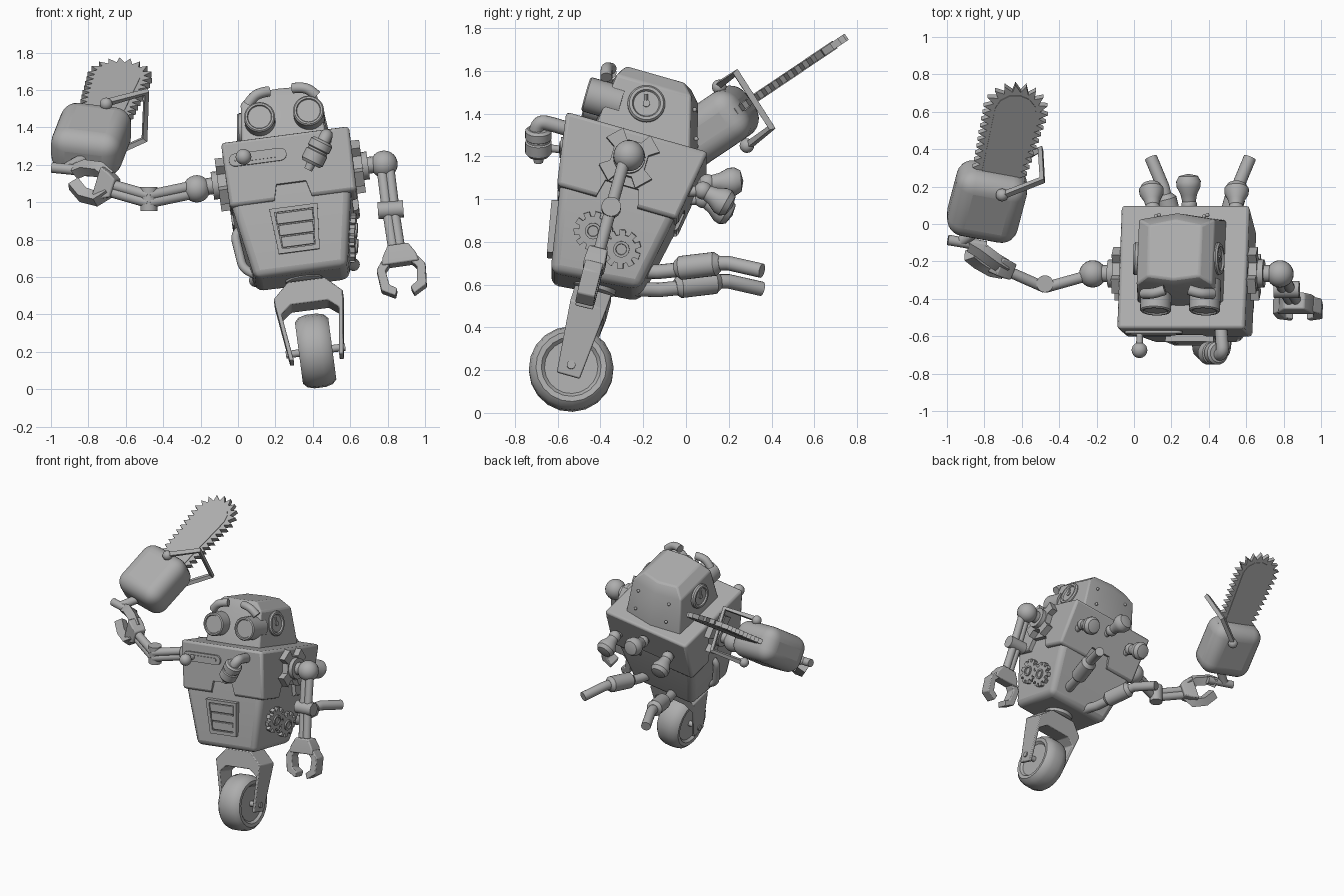
import bpy, bmesh
from math import sin, cos, pi, radians
from mathutils import Matrix, Vector

if "Cube" in bpy.data.objects:
    bpy.data.objects.remove(bpy.data.objects["Cube"])

grey = bpy.data.materials.new("plain grey metal")
grey.diffuse_color = (0.42, 0.42, 0.42, 1)
grey.use_nodes = True
grey.node_tree.nodes["Principled BSDF"].inputs["Base Color"].default_value = grey.diffuse_color
V = Vector
# leaning frame of the robot, origin at the wheel centre
M = (Matrix.Translation((.415, -.537, .205)) @ Matrix.Rotation(radians(-7.5), 4, 'Y')
     @ Matrix.Rotation(radians(-16), 4, 'X'))

def L(*p):
    return M @ V(p)

def aim(a, d):
    return Matrix.Translation(a) @ V(d).to_track_quat('Z', 'Y').to_matrix().to_4x4()

def rot(deg, axis):
    return Matrix.Rotation(radians(deg), 4, axis)

def finish(name, bm, T, bevel=0, seg=2):
    bmesh.ops.recalc_face_normals(bm, faces=bm.faces)
    me = bpy.data.meshes.new(name)
    bm.to_mesh(me)
    bm.free()
    me.materials.append(grey)
    o = bpy.data.objects.new(name, me)
    bpy.context.collection.objects.link(o)
    o.matrix_world = T
    if bevel:
        m = o.modifiers.new("bevel", 'BEVEL')
        m.width, m.segments, m.limit_method, m.angle_limit = bevel, seg, 'ANGLE', radians(30)
    return o

def loft(name, rings, T, bevel=0, seg=2):
    bm = bmesh.new()
    vs = [[bm.verts.new(p) for p in r] for r in rings]
    n = len(vs[0])
    for a, b in zip(vs, vs[1:]):
        for i in range(n):
            bm.faces.new((a[i], a[(i+1) % n], b[(i+1) % n], b[i]))
    bm.faces.new(vs[0][::-1])
    bm.faces.new(vs[-1])
    return finish(name, bm, T, bevel, seg)

def boxes(name, levels, T, bevel=0, seg=2, tilt=0):
    return loft(name, [[(-x, -y, z - t), (x, -y, z - t), (x, y, z + t), (-x, y, z + t)]
                       for (z, x, y), t in zip(levels, (tilt, 0, 0))], T, bevel, seg)

def prism(name, pts, t, T, bevel=0):
    return loft(name, [[(x, y, z) for x, y in pts] for z in (-t/2, t/2)], T, bevel)

def lathe(name, prof, T, n=24):
    bm = bmesh.new()
    vs = [bm.verts.new((r, 0, z)) for r, z in prof]
    es = [bm.edges.new(p) for p in zip(vs, vs[1:])]
    bmesh.ops.spin(bm, geom=vs + es, cent=(0, 0, 0), axis=(0, 0, 1), steps=n, angle=2*pi)
    bmesh.ops.remove_doubles(bm, verts=bm.verts, dist=1e-5)
    return finish(name, bm, T)

def rod(name, a, b, r, n=16):
    d = V(b) - V(a)
    return lathe(name, [(0, 0), (r, 0), (r, d.length), (0, d.length)], aim(a, d), n)

def ball(name, c, r):
    return lathe(name, [(r*sin(pi*i/12), -r*cos(pi*i/12)) for i in range(13)], Matrix.Translation(c))

def tube(name, path, r, res=6, smooth=False):
    cu = bpy.data.curves.new(name, 'CURVE')
    cu.dimensions, cu.bevel_depth, cu.bevel_resolution, cu.use_fill_caps = '3D', r, res, True
    s = cu.splines.new('NURBS' if smooth else 'POLY')
    s.points.add(len(path) - 1)
    for p, q in zip(s.points, path):
        p.co = (*q, 1)
    if smooth:
        s.order_u, s.use_endpoint_u, s.resolution_u = 3, True, 6
    cu.materials.append(grey)
    o = bpy.data.objects.new(name, cu)
    bpy.context.collection.objects.link(o)
    bpy.ops.object.select_all(action='DESELECT')
    o.select_set(True)
    bpy.context.view_layer.objects.active = o
    bpy.ops.object.convert(target='MESH')

def gear(name, ro, ri, n, t, T, turn=0, duty=.25):
    pts = []
    for i in range(n):
        for r, k in ((ri, -duty*1.25), (ro, -duty), (ro, duty), (ri, duty*1.25)):
            a = 2*pi*(i + k)/n + turn
            pts.append((r*cos(a), r*sin(a)))
    prism(name, pts, t, T)

# wheel, axle and fork
side = M @ rot(90, 'Y')
wheel = [(0, .072), (.125, .072), (.14, .088), (.165, .09), (.188, .068), (.198, .03)]
lathe("wheel", wheel + [(r, -z) for r, z in wheel[::-1]], side, 20)
rod("axle", L(-.16, 0, 0), L(.16, 0, 0), .02)
half = [(.145, -.05), (.187, .29), (.1, .375)]
inner = [(.1, .25), (.155, .205), (.122, -.05)]
outline = half + [(-x, z) for x, z in half[::-1]] + [(-x, z) for x, z in inner[::-1]] + inner
loft("fork", [[(x, s*(.056 + .032*min(1, max(0, z/.3))), z) for x, z in outline] for s in (-1, 1)], M, .006)
rod("neck_post", L(0, 0, .36), L(0, 0, .46), .045)
M = M @ Matrix.Translation((-.012, 0, 0))
lathe("neck_flange", [(0, .38), (.085, .38), (.1, .39), (.1, .43), (0, .43)], M)

# body: lower tub inside a notched chest shell
boxes("lower_body", [(.405, .25, .212), (.79, .322, .28), (.95, .322, .29)],
      M @ Matrix.Translation((-.01, 0, 0)), .04, 3, .02)
chest = boxes("chest", [(.775, .342, .292), (1.12, .345, .345)], M, .018)
notch = [(-.105, .7), (.105, .7), (.1, .78), (.08, .86), (-.08, .86), (-.1, .78)]
for i, a in enumerate((0, 90)):
    cut = loft(f"notch_cutter_{i}", [[(x, s, z) for x, z in notch] for s in (-.6, .6)], M @ rot(a, 'Z'))
    cut.hide_render = True
    cut.hide_set(True)
    m = chest.modifiers.new("notch", 'BOOLEAN')
    m.operation, m.object = 'DIFFERENCE', cut

# front vent
F = M @ Matrix.Translation((-.005, -.258, .615)) @ rot(101, 'X')
o, i = [(-.11, -.125), (.11, -.125), (.13, .12), (-.13, .12)], [(-.088, -.1), (.088, -.1), (.105, .098), (-.105, .098)]
bm = bmesh.new()
r = [[bm.verts.new((x, y, z)) for x, y in p] for p, z in ((o, -.02), (o, .024), (i, .024), (i, .01))]
for a, b in zip(r, r[1:]):
    for k in range(4):
        bm.faces.new((a[k], a[(k+1) % 4], b[(k+1) % 4], b[k]))
bm.faces.new(r[-1])
finish("vent_frame", bm, F)
for k in range(3):
    y = -.065 + .064*k
    w = .085 + .09*(y + .09)
    prism(f"vent_slat_{k}", [(-w, y - .029), (w, y - .029), (w, y + .029), (-w, y + .029)], .014,
          F @ Matrix.Translation((0, 0, .014)), .003)

# slider slot and knob on the chest
F = M @ Matrix.Translation((-.16, -.331, 1.015)) @ rot(99, 'X')
def pill(h, r):
    return [((h if abs(t) < pi/2 else -h) + r*cos(t), r*sin(t))
            for t in [radians(a) for a in (-89, -60, -30, 0, 30, 60, 89, 91, 120, 150, 180, -150, -120, -91)]]
prism("slider_plate", pill(.122, .034), .024, F)
prism("slider_rail", pill(.11, .014), .036, F)
rod("slider_stem", F @ V((-.075, 0, 0)), F @ V((-.075, 0, .06)), .018)
ball("slider_knob", F @ V((-.075, 0, .1)), .042)
rod("slider_knob_neck", F @ V((-.075, 0, .05)), F @ V((-.075, 0, .1)), .018)

# chest lamp on a bent pipe
tube("lamp_pipe", [(.46, -.5, 1.31), (.47, -.62, 1.35), (.475, -.70, 1.365), (.445, -.70, 1.30)], .034, 6, True)
lathe("lamp", [(0, 0), (.05, 0), (.062, .012), (.062, .05), (.055, .055), (.055, .065), (.062, .07), (.062, .125),
               (.05, .14), (.025, .14), (.022, .175), (0, .175)], aim((.453, -.69, 1.33), (-.45, 0, -.9)))

# side gears and left hose
for k, (y, z, t) in enumerate(((-.07, .62, 0), (.08, .575, .2))):
    T = M @ Matrix.Translation((.287 - .2*(.6 - z), y, z)) @ rot(101, 'Y')
    gear(f"side_gear_{k}", .092, .068, 10, .035, T, t)
    lathe(f"side_gear_hub_{k}", [(0, 0), (.038, 0), (.038, .028), (.026, .028), (.024, .02), (0, .02)], T)
tube("side_hose", [L(-.27, 0, .73), L(-.34, 0, .72), L(-.325, 0, .6), L(-.315, 0, .49), L(-.24, 0, .46)], .024, 6, True)

# head
def hexa(z, w, f, b, r):
    return [(-w, -f, z), (0, -f - .02, z), (w, -f, z), (w, b, z), (0, b + r, z), (-w, b, z)]
loft("head", [hexa(1.09, .233, .2, .265, .035), hexa(1.37, .205, .17, .19, .035), hexa(1.43, .14, .14, .14, .03)],
     M @ Matrix.Translation((-.008, 0, 0)), .01)
for s, n in ((-1, "left"), (1, "right")):
    lathe(n + "_eye", [(0, 0), (.083, 0), (.083, .165), (.076, .172), (.066, .172), (.062, .164), (0, .164)],
          aim(L(s*.132 + .01, -.115, 1.25), L(0, -1, 0) - L(0, 0, 0)), 28)
    tube(n + "_brow", [L(s*.185 + .01, -.215, 1.345), L(s*.155 + .01, -.225, 1.38), L(s*.11 + .01, -.225, 1.40),
                       L(s*.065 + .01, -.21, 1.405)], .028, 6, True)
    D = aim(L(s*.182 - .012, 0, 1.27), L(s, 0, .12) - L(0, 0, 0))
    lathe(n + "_ear_dial", [(0, 0), (.088, 0), (.088, .045), (.08, .055), (.066, .055), (.06, .045), (0, .045)], D, 28)
    lathe(n + "_ear_keyhole", [(0, .03), (.017, .03), (.017, .052), (0, .052)], D, 12)
    rod(n + "_ear_key_slot", D @ V((0, .01, .046)), D @ V((0, .045, .046)), .008, 8)
    for k, (z, y) in enumerate(((1.19, .267), (1.32, .222))):
        ball(f"{n}_head_rivet_{k}", L(s*.13, y, z), .011)
    # shoulder flange, axle and ball
    gear(n + "_shoulder_flange", .145, .09, 4, .055, M @ Matrix.Translation((s*.362, 0, .985)) @ rot(90, 'Y'), pi/4, .2)
    rod(n + "_shoulder_hub", L(s*.34, 0, .985), L(s*.42, 0, .985), .075, 20)
    rod(n + "_shoulder_axle", L(s*.34, 0, .985), L(s*.51, 0, .985), .045)
    ball(n + "_shoulder_ball", L(s*.505, 0, .98), .073)

# right arm hanging down with an open claw
sh, el, wr = V((.785, -.28, 1.21)), V((.816, -.35, .96)), V((.85, -.41, .74))
for k in (-1, 1):
    rod(f"right_upper_arm_{k}", sh + V((k*.02, 0, 0)), el + V((k*.02, 0, 0)), .028, 16)
    rod(f"right_forearm_{k}", el + V((k*.018, 0, 0)), wr + V((k*.018, 0, 0)), .028, 16)
rod("right_elbow", el + V((-.068, 0, -.005)), el + V((.068, 0, .005)), .046, 16)
H = Matrix.Translation((.866, -.428, .695)) @ rot(-8, 'Y') @ rot(-14, 'X')
boxes("right_palm", [(-.03, .1, .05), (.015, .09, .05), (.075, .055, .045)], H, .008)
claw = [(.045, .01), (.095, 0), (.132, -.05), (.122, -.165), (.05, -.205), (.036, -.165), (.075, -.14), (.085, -.06), (.06, -.03)]
for s, n in ((1, "outer"), (-1, "inner")):
    prism("right_claw_" + n, [(s*x, z) for x, z in claw], .085, H @ rot(90, 'X'), .006)

# left arm reaching out to the saw
sh, el, wr = V((-.225, -.27, 1.07)), V((-.476, -.34, 1.017)), V((-.68, -.25, 1.075))
for k in (-1, 1):
    up = V((0, 0, k*.02))
    rod(f"left_upper_arm_{k}", sh + up, el + up, .029, 16)
    rod(f"left_forearm_{k}", el + up, wr + up, .029, 16)
rod("left_elbow", el - V((0, -.02, .065)), el + V((0, .02, .065)), .046, 16)
boxes("left_palm", [(-.05, .045, .05), (.0, .05, .075), (.05, .05, .09)], aim((-.70, -.235, 1.09), (-.85, .35, .3)), .008)
tube("left_claw_upper", [(-.69, -.23, 1.13), (-.74, -.20, 1.175), (-.82, -.14, 1.185), (-.87, -.11, 1.165)], .044, 0)
tube("left_claw_lower", [(-.70, -.25, 1.06), (-.76, -.24, 1.02), (-.83, -.20, 1.04), (-.88, -.16, 1.10)], .044, 0)

# chainsaw frame: y along the blade, z across its thickness
d = V((.215, .81, .545)).normalized()
nz = V((0, -.545, .81)).normalized()
nx = d.cross(nz)
S = Matrix((nx, d, nz)).transposed().to_4x4()
S.translation = V((-.785, .12, 1.335))
boxes("saw_body", [(-.13, .192, .202), (.13, .192, .202)], S, .09, 6)

def blade(s, r, off):
    a, arc = .5, pi*r
    if s < a:
        return ((r + off)*(.8 + .4*s), .1 + s)
    if s < a + arc:
        t = (s - a)/r
        return ((r + off)*cos(t), .1 + a + (r + off)*sin(t))
    u = s - a - arc
    return ((-r - off)*(1 - .4*u), .1 + a - u)
N, R = 32, .13
step = (1 + pi*R)/N
teeth = []
for k in range(N):
    teeth += [blade(k*step, R, 0), blade((k + .65)*step, R, .045)]
teeth.append(blade(N*step, R, 0))
B = S @ Matrix.Translation((.022, .005, 0))
prism("saw_chain", teeth, .034, B)
prism("saw_bar", [blade(k*(1 + pi*.112)/24, .112, 0) for k in range(25)], .042, B)

# saw handles
tube("saw_side_handle", [(-.71, .15, 1.53), (-.49, .235, 1.59), (-.50, .40, 1.335), (-.69, .29, 1.25)], .021, 0)
ball("saw_handle_joint_top", (-.705, .155, 1.525), .034)
ball("saw_handle_joint_bottom", (-.69, .285, 1.25), .034)
rod("saw_grip_post", (-.83, -.03, 1.23), (-.92, -.09, 1.18), .03)
rod("saw_grip", (-.995, -.085, 1.185), (-.79, -.12, 1.165), .028)

# exhaust pipes with mufflers
for n, x, s, dz in (("right", .355, 1, 0), ("left", .355, -1, -.085)):
    p = [(x + s*a, y, z + dz) for a, y, z in ((.09, -.24, .665), (.12, -.13, .66), (.15, .02, .675), (.19, .16, .70),
                                              (.20, .2, .70), (.265, .355, .665))]
    tube(n + "_exhaust_pipe", p, .034)
    a, b = V(p[2]) - V((s*.015, .07, 0)), V(p[3])
    h = (b - a).length
    lathe(n + "_muffler", [(0, 0), (.035, 0), (.056, .025), (.056, h - .025), (.035, h), (0, h)], aim(a, b - a))

# bell knobs on the back: stem, ball and flared dome
for k, (a, b) in enumerate((((.545, .08, 1.04), (.55, .215, .965)), ((.295, .10, 1.075), (.29, .265, 1.085)),
                            ((.10, .08, 1.0), (.09, .215, .925)))):
    a, b = V(a), V(b)
    h = (b - a).length
    ball(f"bell_ball_{k}", a, .042)
    rod(f"bell_stem_{k}", a + V((0, -.13, -.01)), a, .024, 12)
    lathe(f"bell_{k}", [(0, .015), (.036, .02), (.044, h*.35), (.064, h*.6), (.066, h*.78), (.05, h*.95), (0, h*1.02)],
          aim(a, b - a))

# smooth shading with sharp edges kept
bpy.ops.object.select_all(action='DESELECT')
for ob in bpy.context.collection.objects:
    if ob.type == 'MESH' and not ob.hide_render:
        ob.select_set(True)
        bpy.context.view_layer.objects.active = ob
bpy.ops.object.shade_smooth_by_angle(angle=radians(35))
